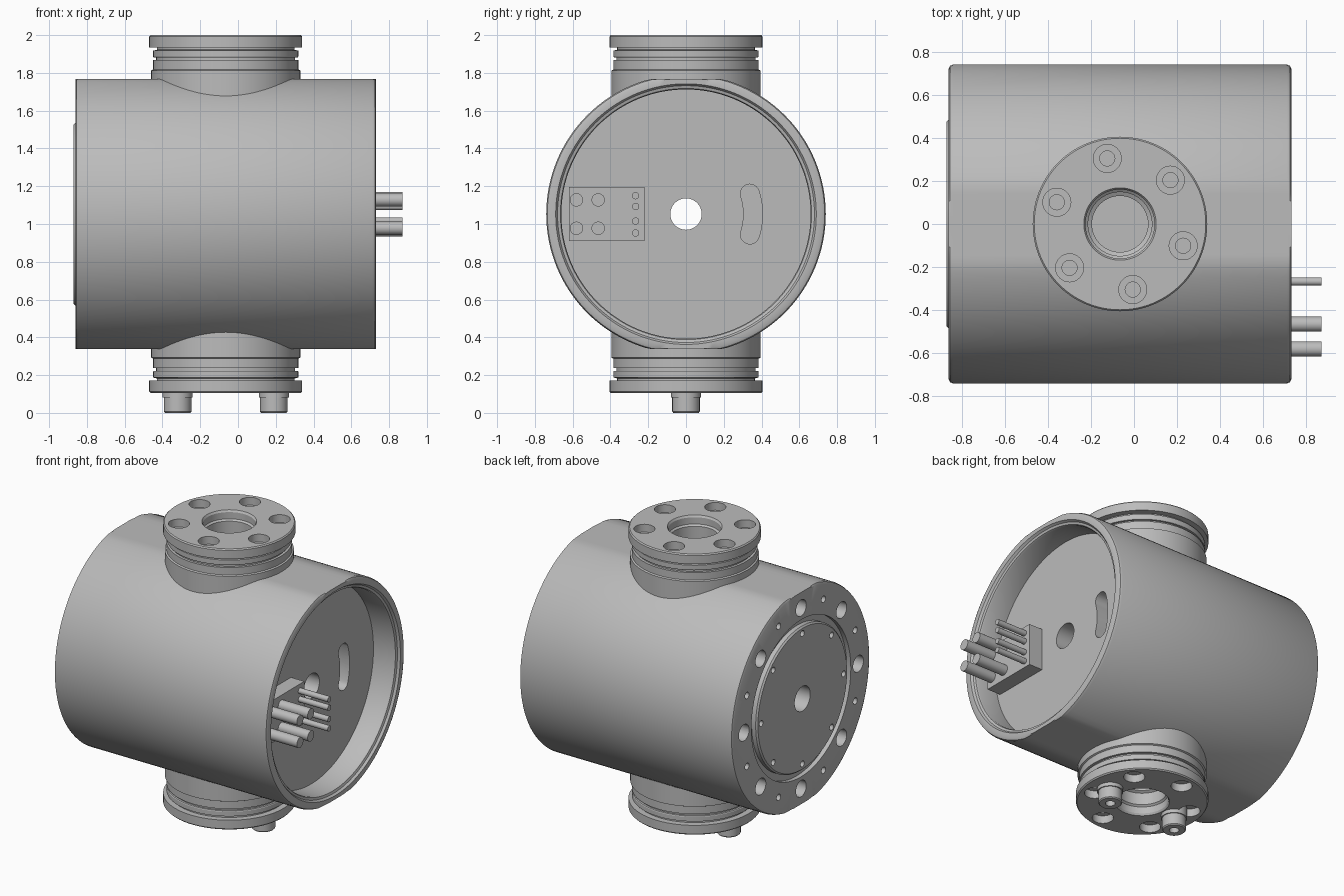
import bpy, bmesh
from math import cos, sin, pi, radians
from mathutils import Matrix, Vector

if "Cube" in bpy.data.objects:
    bpy.data.objects.remove(bpy.data.objects["Cube"], do_unlink=True)

grey = bpy.data.materials.new("machined grey")
grey.use_nodes = True
grey.diffuse_color = (0.5, 0.5, 0.5, 1)
grey.node_tree.nodes["Principled BSDF"].inputs["Base Color"].default_value = (0.5, 0.5, 0.5, 1)

MID = 1.0525          # height of the body axis
HUB_X = -0.065        # position of the vertical hub axis
BODY = Matrix.Translation((0, 0, MID)) @ Matrix.Rotation(pi / 2, 4, 'Y')
TOP = Matrix.Translation((HUB_X, 0, MID))
BOTTOM = TOP @ Matrix.Scale(-1, 4, (0, 0, 1))


def finish(name, bm):
    bmesh.ops.recalc_face_normals(bm, faces=bm.faces[:])
    mesh = bpy.data.meshes.new(name)
    bm.to_mesh(mesh)
    bm.free()
    mesh.materials.append(grey)
    obj = bpy.data.objects.new(name, mesh)
    bpy.context.collection.objects.link(obj)
    return obj


def revolve(bm, profile, matrix, segments):
    """Turn a closed (radius, height) profile around the local z axis."""
    rings = []
    for i in range(segments):
        a = 2 * pi * i / segments
        rings.append([bm.verts.new(matrix @ Vector((r * cos(a), r * sin(a), h)))
                      for r, h in profile])
    n = len(profile)
    for i, ring in enumerate(rings):
        nxt = rings[(i + 1) % segments]
        for j in range(n):
            k = (j + 1) % n
            if profile[j][0] or profile[k][0]:
                bm.faces.new((ring[j], nxt[j], nxt[k], ring[k]))
    bmesh.ops.remove_doubles(bm, verts=[v for r in rings for v in r], dist=1e-5)


def rod(bm, matrix, x, y, r, h0, h1, segments=32):
    profile = [(0, h0), (r, h0), (r, h1), (0, h1)]
    revolve(bm, profile, matrix @ Matrix.Translation((x, y, 0)), segments)


def ring_spots(radius, count, start):
    for i in range(count):
        a = start + 2 * pi * i / count
        yield radius * cos(a), radius * sin(a)


def cut(target, cutter):
    mod = target.modifiers.new("cut", 'BOOLEAN')
    mod.operation, mod.object, mod.solver = 'DIFFERENCE', cutter, 'EXACT'
    deps = bpy.context.evaluated_depsgraph_get()
    mesh = bpy.data.meshes.new_from_object(target.evaluated_get(deps))
    target.modifiers.clear()
    target.data = mesh
    bpy.data.objects.remove(cutter, do_unlink=True)


parts = []

# Main drum: cup on one end, raised cover with a groove on the other
bm = bmesh.new()
revolve(bm, [(.083, -.87), (.475, -.87), (.485, -.86), (.485, -.83), (.53, -.83),
             (.53, -.86), (.72, -.86), (.734, -.854), (.74, -.84), (.74, .71),
             (.734, .724), (.72, .73), (.69, .73), (.68, .715), (.665, .71),
             (.66, .70), (.66, .55), (.083, .55)], BODY, 128)
for v in bm.verts:                       # flats above and below
    v.co.z = max(MID - .715, min(MID + .715, v.co.z))
drum = finish("drum_body", bm)
parts.append(drum)

# Drum holes: bolt circles, cover screws and the two hub bores
bm = bmesh.new()
for x, y in ring_spots(.61, 8, 0):
    rod(bm, BODY, x, y, .055, -.95, -.76)
for x, y in ring_spots(.625, 8, pi / 8):
    rod(bm, BODY, x, y, .022, -.95, -.78, 16)
for x, y in ring_spots(.44, 8, 0):
    rod(bm, BODY, x, y, .02, -.95, -.84, 16)
for m in (TOP, BOTTOM):
    rod(bm, m, 0, 0, .14, .15, .8, 64)

# Kidney slot in the cup floor
R, w, a, steps = .355, .05, .31, 12
arc = [-a + 2 * a * i / steps for i in range(steps + 1)]
turn = [pi * i / steps for i in range(1, steps)]
slot = [((R + w) * cos(t), (R + w) * sin(t)) for t in arc]
slot += [(R * cos(a) + w * cos(a + t), R * sin(a) + w * sin(a + t)) for t in turn]
slot += [((R - w) * cos(t), (R - w) * sin(t)) for t in reversed(arc)]
slot += [(R * cos(a) - w * cos(t - a), -R * sin(a) - w * sin(t - a)) for t in turn]
face = bm.faces.new([bm.verts.new((.45, y, MID + z)) for y, z in slot])
side = bmesh.ops.extrude_face_region(bm, geom=[face], use_keep_orig=True)["geom"]
bmesh.ops.translate(bm, vec=(.2, 0, 0),
                    verts=[g for g in side if isinstance(g, bmesh.types.BMVert)])
cut(drum, finish("drum_cutter", bm))

# Flanged hubs above and below, each with six counterbored holes
hub_profile = [(.13, .5), (.395, .5), (.395, .76), (.385, .765), (.385, .815),
               (.368, .815), (.368, .83), (.382, .83), (.385, .835), (.385, .865),
               (.365, .87), (.365, .882), (.405, .882), (.405, .94), (.398, .9475),
               (.168, .9475), (.16, .935), (.16, .89), (.148, .88), (.148, .8), (.13, .79)]
for name, m in (("top_hub", TOP), ("bottom_hub", BOTTOM)):
    bm = bmesh.new()
    revolve(bm, hub_profile, m, 96)
    hub = finish(name, bm)
    bm = bmesh.new()
    for x, y in ring_spots(.31, 6, radians(41)):
        revolve(bm, [(0, .83), (.035, .83), (.035, .895), (.065, .895), (.065, 1), (0, 1)],
                m @ Matrix.Translation((x, y, 0)), 32)
    cut(hub, finish("hub_cutter", bm))
    parts.append(hub)

# Two hollow locating pegs under the bottom hub
for name, x in (("left_peg", .255), ("right_peg", -.255)):
    bm = bmesh.new()
    revolve(bm, [(0, .9), (.08, .9), (.08, .972), (.073, .972), (.073, 1.046),
                 (.067, MID), (.03, MID), (.03, 1.0), (0, 1.0)],
            BOTTOM @ Matrix.Translation((x, 0, 0)), 32)
    parts.append(finish(name, bm))

# Connector block on the cup floor
bm = bmesh.new()
bmesh.ops.create_cube(bm, size=1)
bmesh.ops.scale(bm, vec=(.12, .40, .285), verts=bm.verts)
bmesh.ops.translate(bm, vec=(.59, -.42, MID), verts=bm.verts)
parts.append(finish("connector_block", bm))

# Connector pins: four thick, four thin
bm = bmesh.new()
for y in (-.58, -.465):
    for z in (-.075, .075):
        rod(bm, BODY, -z, y, .035, .6, .87)
for z in (-.1, -.037, .04, .097):
    rod(bm, BODY, -z, -.267, .019, .6, .87, 20)
parts.append(finish("connector_pins", bm))

# Smooth shading with crisp edges
bpy.ops.object.select_all(action='DESELECT')
for obj in parts:
    obj.select_set(True)
bpy.context.view_layer.objects.active = drum
bpy.ops.object.shade_smooth_by_angle(angle=radians(30))
